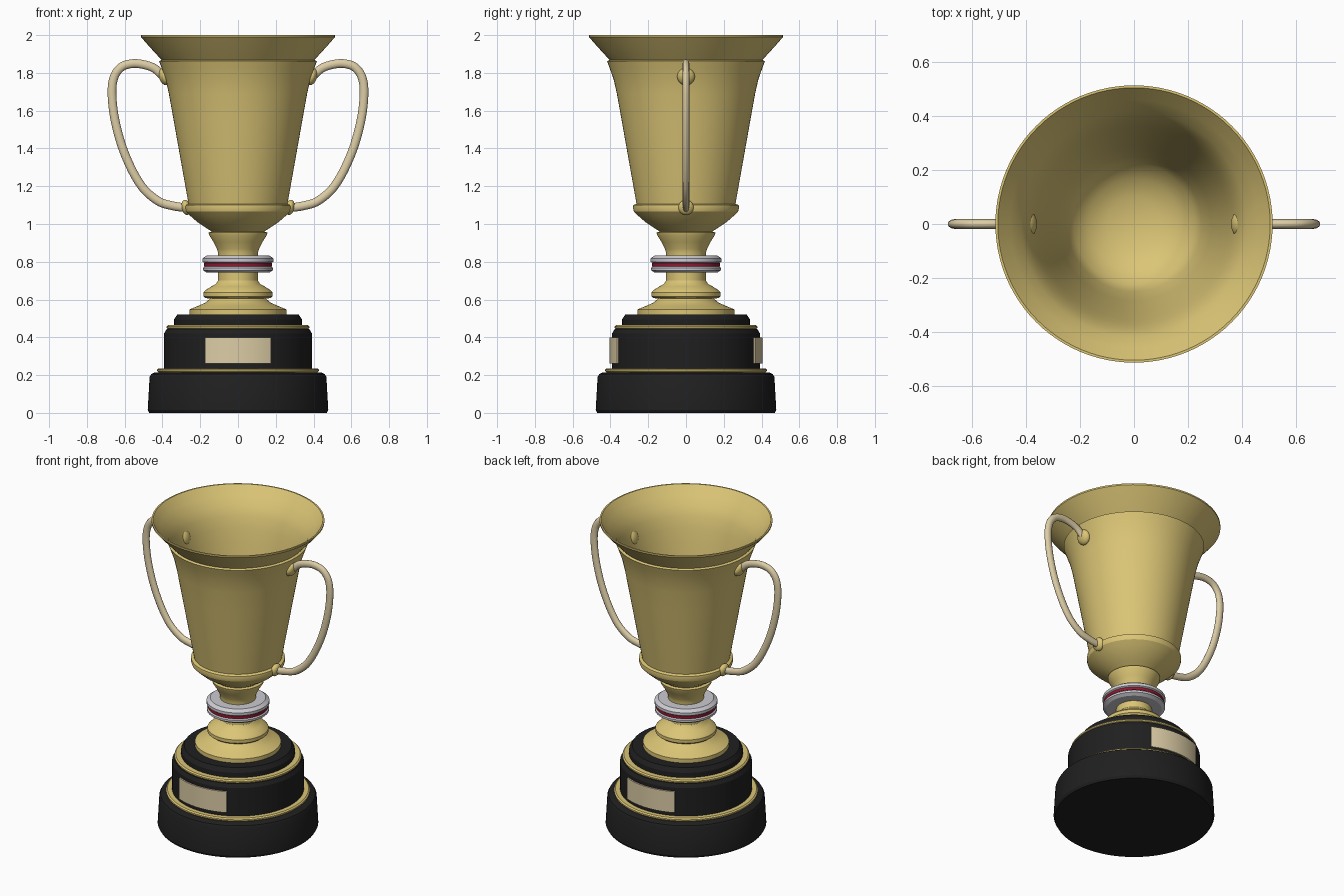
import bpy, bmesh, math
from mathutils import Vector

cube = bpy.data.objects.get("Cube")
if cube:
    bpy.data.objects.remove(cube, do_unlink=True)


def material(name, rgb):
    m = bpy.data.materials.new(name)
    m.use_nodes = True
    m.diffuse_color = (*rgb, 1)
    m.node_tree.nodes["Principled BSDF"].inputs["Base Color"].default_value = (*rgb, 1)
    return m


GOLD = material("gold", (0.71, 0.56, 0.18))
PALE = material("pale gold", (0.72, 0.61, 0.38))
BLACK = material("black", (0.014, 0.014, 0.014))
SILVER = material("silver", (0.6, 0.6, 0.64))
RED = material("dark red", (0.27, 0.01, 0.03))


def add_object(name, mesh, mat, angle=30):
    mesh.materials.clear()
    mesh.materials.append(mat)
    mesh.shade_smooth()
    mesh.set_sharp_from_angle(angle=math.radians(angle))
    ob = bpy.data.objects.new(name, mesh)
    bpy.context.scene.collection.objects.link(ob)
    return ob


def lathe(name, profile, mat, closed=False, start=0, sweep=math.tau, steps=96):
    """Spin a (radius, height) profile around z."""
    bm = bmesh.new()
    verts = [bm.verts.new((r * math.cos(start), r * math.sin(start), z)) for r, z in profile]
    pairs = list(zip(verts, verts[1:]))
    if closed:
        pairs.append((verts[-1], verts[0]))
    edges = [bm.edges.new(p) for p in pairs]
    bmesh.ops.spin(bm, geom=verts + edges, cent=(0, 0, 0), axis=(0, 0, 1),
                   angle=sweep, steps=steps)
    bmesh.ops.remove_doubles(bm, verts=bm.verts, dist=1e-4)
    if sweep < math.tau:
        bmesh.ops.holes_fill(bm, edges=[e for e in bm.edges if e.is_boundary])
    bmesh.ops.recalc_face_normals(bm, faces=bm.faces)
    mesh = bpy.data.meshes.new(name)
    bm.to_mesh(mesh)
    bm.free()
    return add_object(name, mesh, mat)


def mirror_x(ob):
    ob.modifiers.new("other side", 'MIRROR').use_axis[0] = True


# Stepped black plinth
lathe("plinth_bottom", [(0, 0), (.47, 0), (.478, .015), (.468, .19), (.46, .205),
                        (.44, .215), (0, .215)], BLACK)
lathe("plinth_middle", [(0, .21), (.392, .21), (.392, .42), (.378, .443), (0, .443)], BLACK)
lathe("plinth_top", [(0, .44), (.338, .44), (.338, .495), (.32, .522), (0, .522)], BLACK)

# Gold trim between the plinth steps
for name, r, z in (("lower_trim", .428, .215), ("upper_trim", .378, .443)):
    lathe(name, [(0, z), (r - .006, z), (r, z + .006), (r, z + .014),
                 (r - .008, z + .021), (0, z + .021)], GOLD)

# Curved plates on the front and back
HALF = math.asin(.173 / .403)
for name, mid in (("front_plate", -math.pi / 2), ("back_plate", math.pi / 2)):
    lathe(name, [(.396, .262), (.405, .262), (.405, .4), (.396, .4)], PALE,
          closed=True, start=mid - HALF, sweep=2 * HALF, steps=16)

# Turned stem
lathe("stem_foot", [(0, .52), (.256, .52), (.256, .548), (.21, .567), (.17, .585),
                    (.148, .605), (.172, .608), (.182, .617), (.182, .638), (.172, .65),
                    (.14, .67), (.118, .682), (.106, .7), (.106, .75), (0, .75)], GOLD)
lathe("stem_neck", [(0, .82), (.106, .82), (.106, .85), (.112, .868), (.13, .905),
                    (.152, .94), (.156, .955), (.14, .96), (0, .96)], GOLD)

# Silver collar with a red band
lathe("collar_lower", [(0, .742), (.165, .742), (.185, .755), (.185, .768), (.174, .777),
                       (0, .777)], SILVER)
lathe("collar_band", [(0, .775), (.179, .775), (.179, .794), (0, .794)], RED)
lathe("collar_upper", [(0, .792), (.174, .792), (.187, .8), (.187, .818), (.165, .834),
                       (0, .834)], SILVER)

# Thin-walled cup: outside going up, over the lip, inside going down
lathe("cup", [(0, .955), (.13, .955), (.17, .98), (.215, 1.01), (.255, 1.045), (.276, 1.066),
              (.281, 1.085), (.279, 1.1), (.262, 1.107), (.3, 1.32), (.34, 1.545),
              (.366, 1.69), (.383, 1.765), (.404, 1.825), (.418, 1.862), (.404, 1.868),
              (.427, 1.893), (.47, 1.94), (.514, 1.99), (.514, 2), (.505, 2),
              (.46, 1.947), (.418, 1.898), (.39, 1.84), (.37, 1.77), (.352, 1.69),
              (.325, 1.545), (.285, 1.32), (.25, 1.12), (.225, 1.06), (.17, 1.01),
              (.1, .98), (0, .97)], GOLD)

# Handles: one flattened tube, mirrored
path = [(.385, 1.77), (.44, 1.822), (.5, 1.844), (.56, 1.849), (.618, 1.83), (.657, 1.775),
        (.667, 1.68), (.647, 1.53), (.595, 1.36), (.51, 1.2), (.42, 1.12), (.34, 1.095),
        (.265, 1.085)]
curve = bpy.data.curves.new("handle_path", 'CURVE')
curve.dimensions = '3D'
curve.bevel_depth = .023
curve.bevel_resolution = 4
curve.resolution_u = 6
spline = curve.splines.new('BEZIER')
spline.bezier_points.add(len(path) - 1)
for i, (point, (x, z)) in enumerate(zip(spline.bezier_points, path)):
    here = Vector((x, 0, z))
    a, b = path[max(i - 1, 0)], path[min(i + 1, len(path) - 1)]
    tangent = Vector((b[0] - a[0], 0, b[1] - a[1])).normalized()
    before = (here - Vector((a[0], 0, a[1]))).length / 3
    after = (here - Vector((b[0], 0, b[1]))).length / 3
    point.handle_left_type = point.handle_right_type = 'FREE'
    point.co = here
    point.handle_left = here - tangent * before
    point.handle_right = here + tangent * after
helper = bpy.data.objects.new("handle_path", curve)
bpy.context.scene.collection.objects.link(helper)
bpy.context.view_layer.update()
tube = bpy.data.meshes.new_from_object(
    helper.evaluated_get(bpy.context.evaluated_depsgraph_get()))
bpy.data.objects.remove(helper, do_unlink=True)
for v in tube.vertices:
    v.co.y *= .77
mirror_x(add_object("handles", tube, PALE, 60))

# Flattened bosses where the handles meet the cup
for name, x, z, thick, size, tilt in (("upper_bosses", .39, 1.78, .028, .047, 18),
                                      ("lower_bosses", .275, 1.088, .024, .041, 12)):
    bm = bmesh.new()
    bmesh.ops.create_uvsphere(bm, u_segments=24, v_segments=14, radius=1)
    bmesh.ops.scale(bm, vec=(thick, size, size), verts=bm.verts)
    t = math.radians(tilt)
    for v in bm.verts:
        px, pz = v.co.x, v.co.z
        v.co.x = x + px * math.cos(t) + pz * math.sin(t)
        v.co.z = z + pz * math.cos(t) - px * math.sin(t)
    mesh = bpy.data.meshes.new(name)
    bm.to_mesh(mesh)
    bm.free()
    mirror_x(add_object(name, mesh, GOLD, 60))
